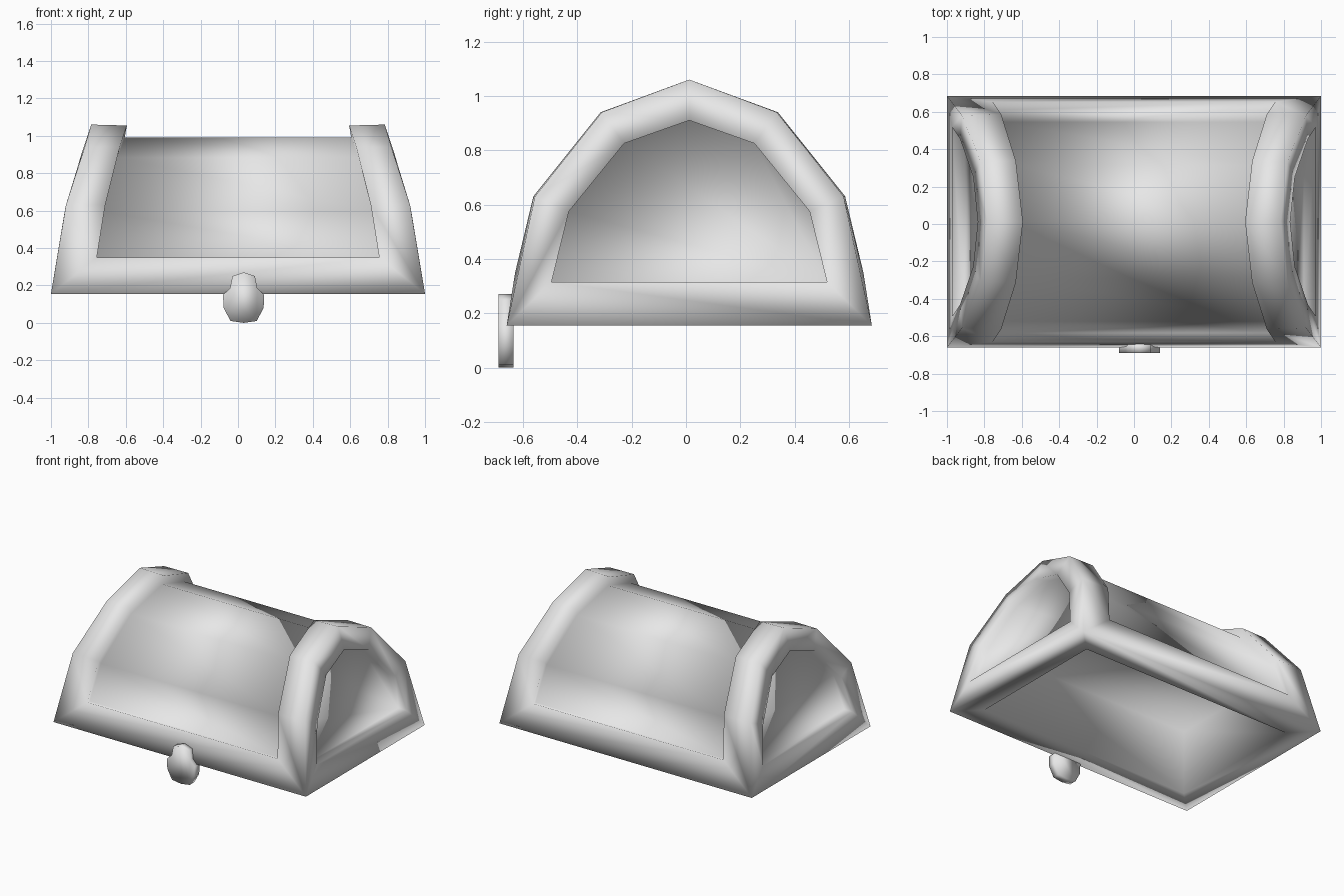
import bpy, bmesh

MID_Y = 0.012      # depth centre of the lid
BASE_Z = 0.155     # underside of the lid
DEPTH = 0.065      # how far the panels are sunk
HOLLOW = 0.46      # depth of the cavity under the lid

cube = bpy.data.objects.get("Cube")
if cube:
    bpy.data.objects.remove(cube)

grey = bpy.data.materials.new("plain_grey")
grey.use_nodes = True
colour = (0.8, 0.8, 0.8, 1)
grey.diffuse_color = colour
grey.node_tree.nodes["Principled BSDF"].inputs["Base Color"].default_value = colour


def finish(bm, name):
    bmesh.ops.recalc_face_normals(bm, faces=bm.faces)
    mesh = bpy.data.meshes.new(name)
    bm.to_mesh(mesh)
    bm.free()
    mesh.materials.append(grey)
    mesh.shade_smooth()
    obj = bpy.data.objects.new(name, mesh)
    bpy.context.collection.objects.link(obj)
    return obj


def arch(half):
    """Half arch (x, half depth, z) from front foot to crown, mirrored to the back."""
    front = [(x, MID_Y - y, z) for x, y, z in half]
    back = [(x, MID_Y + y, z) for x, y, z in half[-2::-1]]
    return front + back


def flip(points):
    return [(-x, y, z) for x, y, z in points]


def bridge(bm, a, b):
    """Quads between two closed loops of equal length."""
    for i in range(len(a)):
        j = (i + 1) % len(a)
        bm.faces.new((a[i], a[j], b[j], b[i]))


def sunk_panel(bm, outer, rim, floor):
    """Raised frame, wall going in; returns the floor loop."""
    rim = [bm.verts.new(p) for p in rim]
    floor = [bm.verts.new(p) for p in floor]
    bridge(bm, outer, rim)
    bridge(bm, rim, floor)
    return floor


# Arch profiles: outer corner, barrel panel edge, end panel edge
corner = arch([(1.0, 0.672, BASE_Z), (0.92, 0.568, 0.63), (0.82, 0.322, 0.94), (0.785, 0, 1.06)])
barrel = arch([(0.755, 0.641, 0.35), (0.71, 0.574, 0.63), (0.632, 0.326, 0.94), (0.594, 0, 1.055)])
end = arch([(0.973, 0.507, 0.315), (0.93, 0.443, 0.575), (0.86, 0.24, 0.825), (0.835, 0, 0.91)])

bm = bmesh.new()
left = [bm.verts.new(p) for p in corner]
right = [bm.verts.new(p) for p in flip(corner)]
n = len(corner)

# Sunk barrel panel over the top
shrink = 1 - DEPTH / (1.06 - BASE_Z)
sunk = [(x + 0.012, MID_Y + (y - MID_Y) * shrink, BASE_Z + (z - BASE_Z) * shrink)
        for x, y, z in barrel]
floor = sunk_panel(bm, left + right[::-1], barrel + flip(barrel)[::-1], sunk + flip(sunk)[::-1])
for i in range(n - 1):
    bm.faces.new((floor[i], floor[i + 1], floor[-2 - i], floor[-1 - i]))

# Sunk panels at both ends
for loop, side in ((left, 1), (right, -1)):
    rim = [(side * x, y, z) for x, y, z in end]
    back = [(side * (x - DEPTH), y, z) for x, y, z in end]
    bm.faces.new(sunk_panel(bm, loop, rim, back))

# Hollow underside
feet = [left[0], left[-1], right[-1], right[0]]
inner = [(v.co.x - 0.16 * (1 if v.co.x > 0 else -1),
          v.co.y - 0.16 * (1 if v.co.y > 0 else -1), BASE_Z) for v in feet]
bm.faces.new(sunk_panel(bm, feet, inner, [(x, y, z + HOLLOW) for x, y, z in inner]))
finish(bm, "lid")

# Clasp hanging from the front edge
half = [(0.07, 0.01), (0.107, 0.08), (0.11, 0.15), (0.073, 0.185), (0.06, 0.25)]
outline = [(0, 0)] + half + [(0, 0.27)] + [(-x, z) for x, z in half[::-1]]
bm = bmesh.new()
plates = [[bm.verts.new((0.03 + x, y, z)) for x, z in outline] for y in (-0.69, -0.635)]
bridge(bm, *plates)
for plate in plates:
    bm.faces.new(plate)
finish(bm, "clasp")
